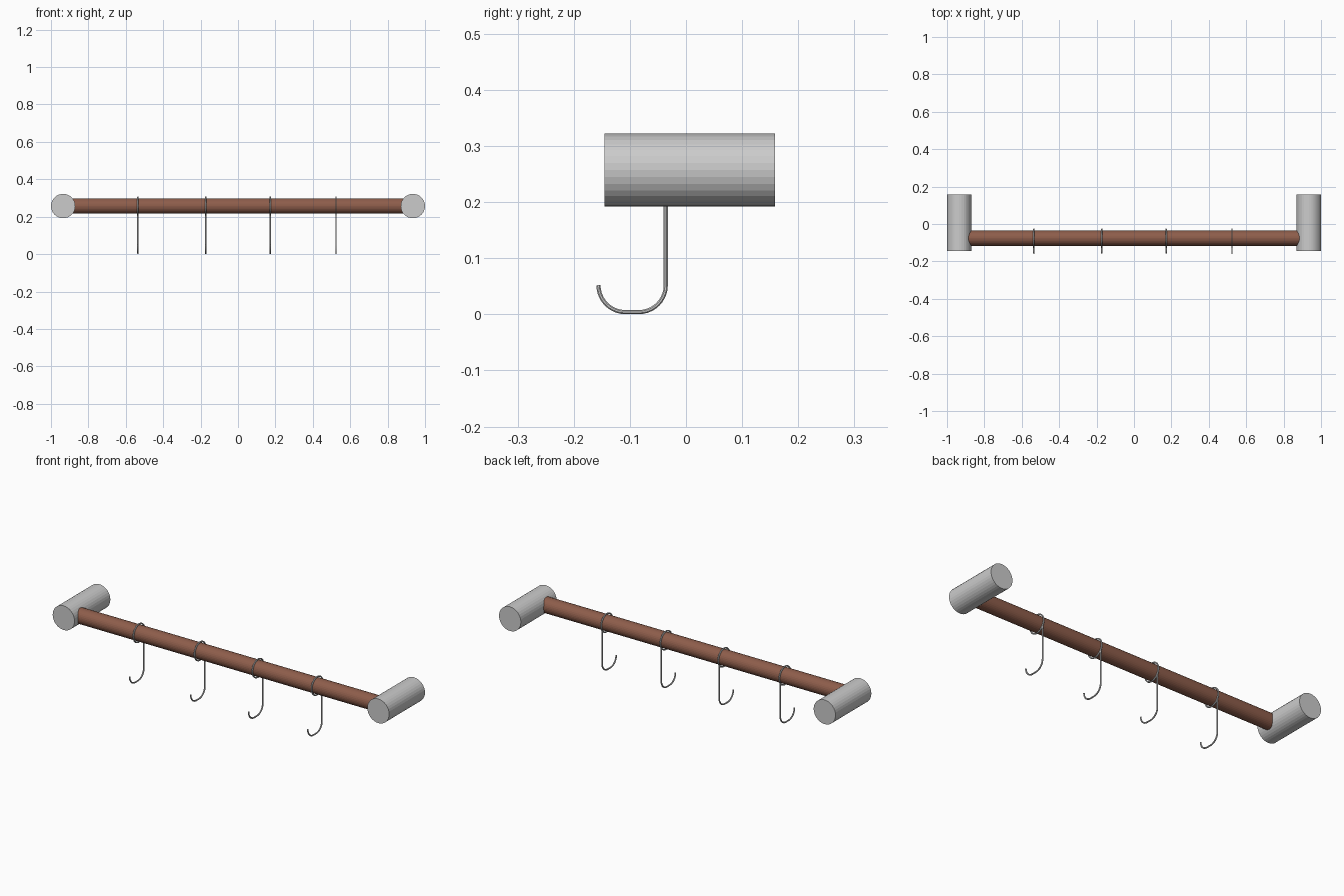
import bpy, bmesh
from math import pi, sin, cos
from mathutils import Vector

if "Cube" in bpy.data.objects:
    bpy.data.objects.remove(bpy.data.objects["Cube"])

ROD_Y, ROD_Z = -0.076, 0.257


def cylinder(name, radius, length, loc, rot):
    bpy.ops.mesh.primitive_cylinder_add(vertices=32, radius=radius, depth=length,
                                        location=loc, rotation=rot)
    ob = bpy.context.object
    ob.name = name
    return ob


def arc(cy, cz, r, a0, a1, n):
    return [(cy + r * cos(a0 + (a1 - a0) * i / n), cz + r * sin(a0 + (a1 - a0) * i / n))
            for i in range(n + 1)]


def sweep(bm, path, radius, closed=False, sides=8):
    # round wire along a path in the yz plane
    pts = [Vector((0, y, z)) for y, z in path]
    n, rings = len(pts), []
    for i, p in enumerate(pts):
        a = pts[(i - 1) % n] if closed or i > 0 else p
        b = pts[(i + 1) % n] if closed or i < n - 1 else p
        side = Vector((1, 0, 0))
        normal = (b - a).normalized().cross(side)
        rings.append([bm.verts.new(p + radius * (side * cos(t) + normal * sin(t)))
                      for t in [2 * pi * (k + 0.5) / sides for k in range(sides)]])
    for i in range(n if closed else n - 1):
        r0, r1 = rings[i], rings[(i + 1) % n]
        for k in range(sides):
            j = (k + 1) % sides
            bm.faces.new((r0[k], r0[j], r1[j], r1[k]))
    if not closed:
        bm.faces.new(rings[0])
        bm.faces.new(rings[-1])


# brown crossbar
rod = cylinder("crossbar", 0.041, 1.84, (0, ROD_Y, ROD_Z), (0, pi / 2, 0))
brown = bpy.data.materials.new("brown")
brown.diffuse_color = (0.27, 0.11, 0.07, 1)
brown.use_nodes = True
brown.node_tree.nodes["Principled BSDF"].inputs["Base Color"].default_value = brown.diffuse_color
rod.data.materials.append(brown)

# wall mounts at both ends
for side, sx in (("left", -1), ("right", 1)):
    cylinder(side + "_mount", 0.065, 0.304, (sx * 0.935, 0.007, ROD_Z), (pi / 2, 0, 0))

# hook wire: ring round the bar, straight shank and upturned end
bm = bmesh.new()
sweep(bm, arc(ROD_Y, ROD_Z, 0.048, 0, 2 * pi, 32)[:-1], 0.004, closed=True)
hook_path = ([(-0.036, 0.233)] + arc(-0.084, 0.052, 0.048, 0, -pi / 2, 10)
             + arc(-0.108, 0.052, 0.048, -pi / 2, -pi, 10))
sweep(bm, hook_path, 0.004)
bmesh.ops.recalc_face_normals(bm, faces=bm.faces)
mesh = bpy.data.meshes.new("hook")
bm.to_mesh(mesh)
bm.free()
for i, x in enumerate((-0.535, -0.172, 0.172, 0.524)):
    ob = bpy.data.objects.new("hook_%d" % (i + 1), mesh)
    ob.location.x = x
    bpy.context.collection.objects.link(ob)
